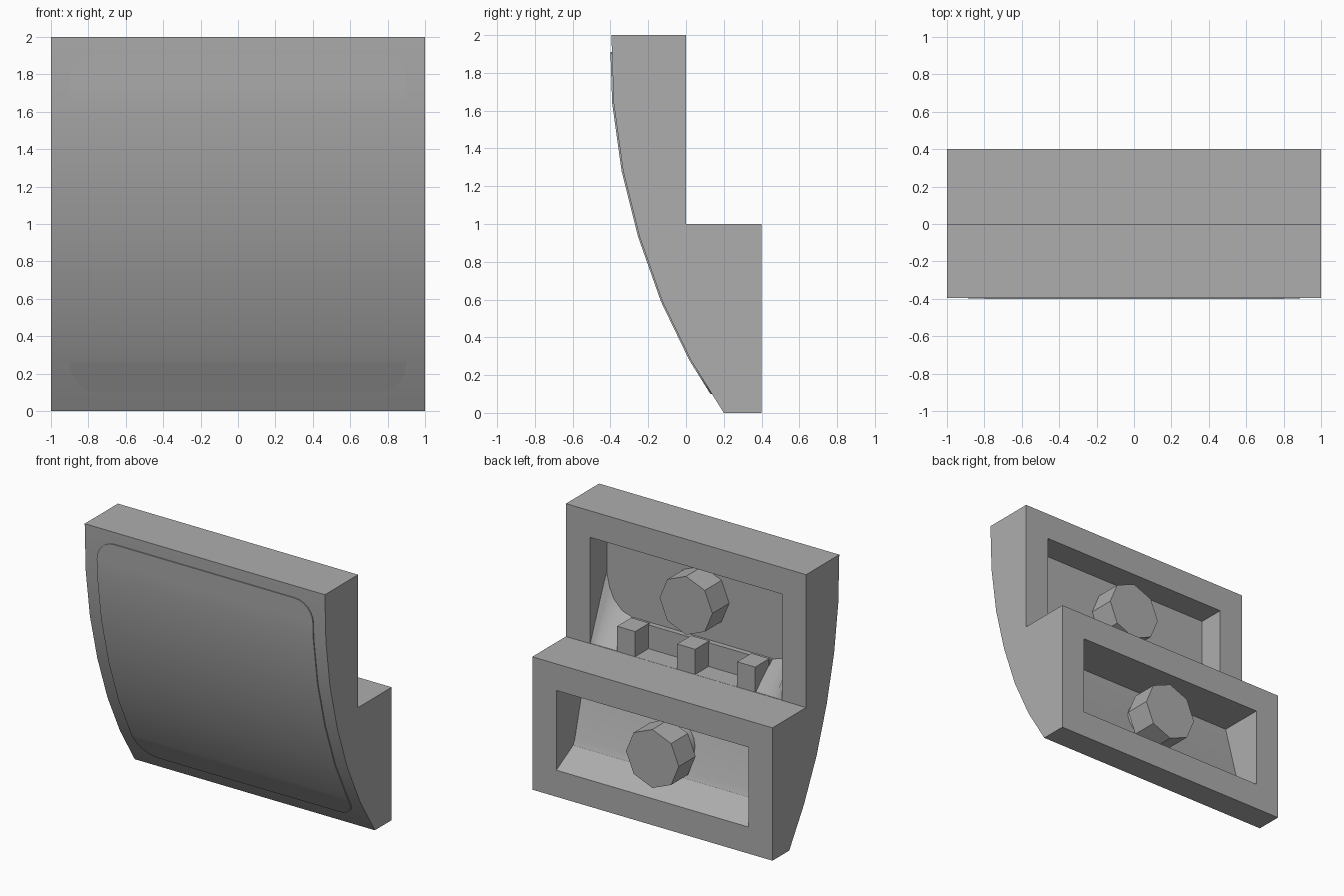
import bpy
import bmesh
from math import cos, sin, pi, sqrt
from mathutils import Matrix

cube = bpy.data.objects.get("Cube")
if cube:
    bpy.data.objects.remove(cube, do_unlink=True)

grey = bpy.data.materials.new("plain_grey")
grey.use_nodes = True
grey.diffuse_color = (0.42, 0.42, 0.42, 1)
grey.node_tree.nodes["Principled BSDF"].inputs["Base Color"].default_value = (0.42, 0.42, 0.42, 1)


def finish(name, bm):
    """Turn a bmesh into a named grey object."""
    bmesh.ops.recalc_face_normals(bm, faces=bm.faces[:])
    mesh = bpy.data.meshes.new(name)
    bm.to_mesh(mesh)
    bm.free()
    mesh.materials.append(grey)
    obj = bpy.data.objects.new(name, mesh)
    bpy.context.collection.objects.link(obj)
    return obj


def activate(obj):
    bpy.ops.object.select_all(action='DESELECT')
    obj.select_set(True)
    bpy.context.view_layer.objects.active = obj


def smooth(obj):
    activate(obj)
    bpy.ops.object.shade_smooth_by_angle(angle=0.45)


def loft(name, stations):
    """Skin equal cross-sections given as (x, [(y, z), ...])."""
    bm = bmesh.new()
    rings = [[bm.verts.new((x, y, z)) for y, z in pts] for x, pts in stations]
    for a, b in zip(rings, rings[1:]):
        for i in range(len(a)):
            j = (i + 1) % len(a)
            bm.faces.new((a[i], a[j], b[j], b[i]))
    bm.faces.new(rings[0])
    bm.faces.new(rings[-1])
    return finish(name, bm)


def extrude(name, pts, x0, x1):
    return loft(name, [(x0, pts), (x1, pts)])


def box(name, x0, x1, y0, y1, z0, z1):
    return extrude(name, [(y0, z0), (y1, z0), (y1, z1), (y0, z1)], x0, x1)


def peg(name, sides, radius, y0, y1, z):
    bm = bmesh.new()
    bmesh.ops.create_cone(bm, cap_ends=True, segments=sides, radius1=radius,
                          radius2=radius, depth=y1 - y0)
    bm.transform(Matrix.Translation((0, (y0 + y1) / 2, z)) @ Matrix.Rotation(pi / 2, 4, 'X'))
    return finish(name, bm)


# Curved front, as (y, z) from bottom to top
front = [(0.2, 0), (0.025, 0.28), (-0.125, 0.59), (-0.245, 0.93),
         (-0.333, 1.28), (-0.383, 1.64), (-0.395, 2)]

# Body with stepped back
body = extrude("body", front + [(0, 2), (0, 1), (0.4, 1), (0.4, 0)], -1, 1)

# Recesses opening to the back
upper = box("upper_cutter", -0.8, 0.8, -0.2, 0.1, 1.001, 1.8)
lower = extrude("lower_cutter", [(0.06, 0.8), (0.18, 0.35), (0.2, 0.31),
                                 (0.4, 0.2), (0.5, 0.2), (0.5, 0.8)], -0.8, 0.8)
for cutter in (upper, lower):
    cutter.hide_render = True
    mod = body.modifiers.new("recess", 'BOOLEAN')
    mod.operation = 'DIFFERENCE'
    mod.solver = 'EXACT'
    mod.object = cutter
    activate(body)
    bpy.ops.object.modifier_apply(modifier=mod.name)
    bpy.data.objects.remove(cutter, do_unlink=True)
smooth(body)


# Rounded panel following the curved front
def front_y(z):
    for (ya, za), (yb, zb) in zip(front, front[1:]):
        if z <= zb:
            return ya + (yb - ya) * (z - za) / (zb - za)


low, high, half, r = 0.1, 1.91, 0.9, 0.15
arc = [r * (1 - cos(pi / 2 * i / 6)) for i in range(7)]
rows = sorted({low + a for a in arc} | {high - a for a in arc}
              | {z for _, z in front if low + r < z < high - r})
bm = bmesh.new()
last = None
for z in rows:
    d = max(0, r - min(z - low, high - z))
    w = half - r + sqrt(max(0, r * r - d * d))
    y = front_y(z) - 0.008
    pair = [bm.verts.new((-w, y, z)), bm.verts.new((w, y, z))]
    if last:
        bm.faces.new((last[0], last[1], pair[1], pair[0]))
    last = pair
panel = finish("front_panel", bm)
# Give the panel a closed thickness reaching just into the body
bm = bmesh.new()
bm.from_mesh(panel.data)
geo = bmesh.ops.extrude_face_region(bm, geom=bm.faces[:], use_keep_orig=True)
for v in geo["geom"]:
    if isinstance(v, bmesh.types.BMVert):
        v.co.y += 0.009
bmesh.ops.recalc_face_normals(bm, faces=bm.faces[:])
bm.to_mesh(panel.data)
bm.free()
smooth(panel)

# Eight-sided pegs in both recesses
peg("upper_peg", 8, 0.22, -0.21, 0, 1.5)
peg("lower_peg", 8, 0.22, 0.2, 0.4, 0.5)
smooth(peg("lower_peg_neck", 24, 0.17, 0, 0.21, 0.5))

# Ledge and three ribs on the upper recess floor
box("ledge", -0.58, 0.58, -0.21, -0.16, 0.99, 1.18)
for name, x in (("right_rib", -0.5), ("middle_rib", 0), ("left_rib", 0.5)):
    box(name, x - 0.075, x + 0.075, -0.17, -0.002, 0.99, 1.19)

# Flared gussets in the floor corners
flare = [(0.575, 1.18), (0.67, 1.21), (0.74, 1.28), (0.775, 1.36), (0.805, 1.49)]
for name, side in (("left_gusset", 1), ("right_gusset", -1)):
    smooth(loft(name, [(side * x, [(-0.002, 0.995), (-0.205, z), (-0.205, 0.995)])
                       for x, z in flare]))
